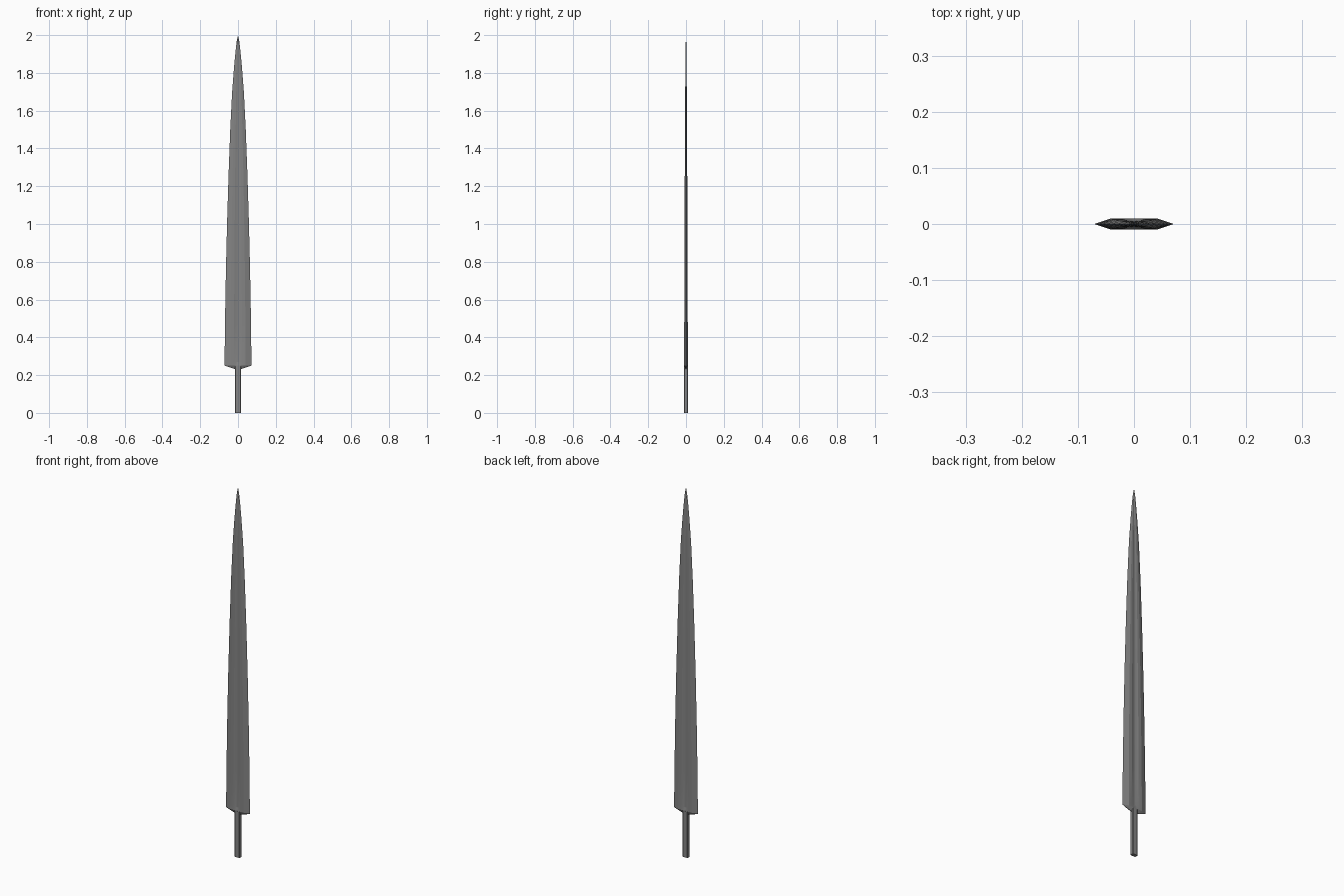
import bpy, bmesh

if "Cube" in bpy.data.objects:
    bpy.data.objects.remove(bpy.data.objects["Cube"])

# Blade stations: height, half width, half thickness
STATIONS = [(0.252, 0.071, 0.0100), (0.27, 0.071, 0.0099), (0.47, 0.069, 0.0093),
            (0.75, 0.064, 0.0085), (1.0, 0.058, 0.0076), (1.26, 0.050, 0.0066),
            (1.5, 0.041, 0.0054), (1.70, 0.031, 0.0042), (1.83, 0.021, 0.0031),
            (1.92, 0.0125, 0.0020), (1.97, 0.0065, 0.0012)]
# Half cross-section: bevelled edge, flat land, shallow central fuller
SIDE = [(1, 0), (0.57, 1), (0.30, 1), (0.15, 0.68), (0, 0.55),
        (-0.15, 0.68), (-0.30, 1), (-0.57, 1)]
SECTION = SIDE + [(-x, -y) for x, y in SIDE]

steel = bpy.data.materials.new("dark_steel")
steel.diffuse_color = (0.23, 0.23, 0.23, 1)
steel.use_nodes = True
steel.node_tree.nodes["Principled BSDF"].inputs["Base Color"].default_value = steel.diffuse_color


def finish(bm, name):
    bmesh.ops.recalc_face_normals(bm, faces=bm.faces)
    mesh = bpy.data.meshes.new(name)
    bm.to_mesh(mesh)
    bm.free()
    mesh.materials.append(steel)
    obj = bpy.data.objects.new(name, mesh)
    bpy.context.collection.objects.link(obj)
    bpy.context.view_layer.objects.active = obj
    obj.select_set(True)
    bpy.ops.object.shade_smooth_by_angle(angle=0.2)
    obj.select_set(False)
    return obj


def bridge(bm, a, b):
    for i in range(len(a)):
        j = (i + 1) % len(a)
        bm.faces.new((a[i], a[j], b[j], b[i]))


# Blade, with shoulders chamfered down toward the tang
bm = bmesh.new()
w, t = STATIONS[0][1:]
rings = [[bm.verts.new((x * w, y * t * 0.15, 0.227 + 0.023 * abs(x))) for x, y in SECTION]]
for k, (z, w, t) in enumerate(STATIONS):
    # The fuller starts just above the flat shoulder section
    rings.append([bm.verts.new((x * w, t * (y if k or abs(x) > 0.5 else (1 if y > 0 else -1)), z))
                  for x, y in SECTION])
for a, b in zip(rings, rings[1:]):
    bridge(bm, a, b)
n = len(SECTION)
for i in range(n // 2):
    quad = [rings[0][k % n] for k in (i, i + 1, n - i - 1, n - i)]
    bm.faces.new(list(dict.fromkeys(quad)))
tip = bm.verts.new((0, 0, 2.0))
for i in range(n):
    bm.faces.new((rings[-1][i], rings[-1][(i + 1) % n], tip))
finish(bm, "blade")

# Tang with narrow chamfered corners
bm = bmesh.new()
outline = [(0.015, 0.007), (0.012, 0.0095), (-0.012, 0.0095), (-0.015, 0.007)]
outline += [(-x, -y) for x, y in outline]
low, high = [[bm.verts.new((x, y, z)) for x, y in outline] for z in (0, 0.25)]
bridge(bm, low, high)
bm.faces.new(low)
bm.faces.new(high)
finish(bm, "tang")
